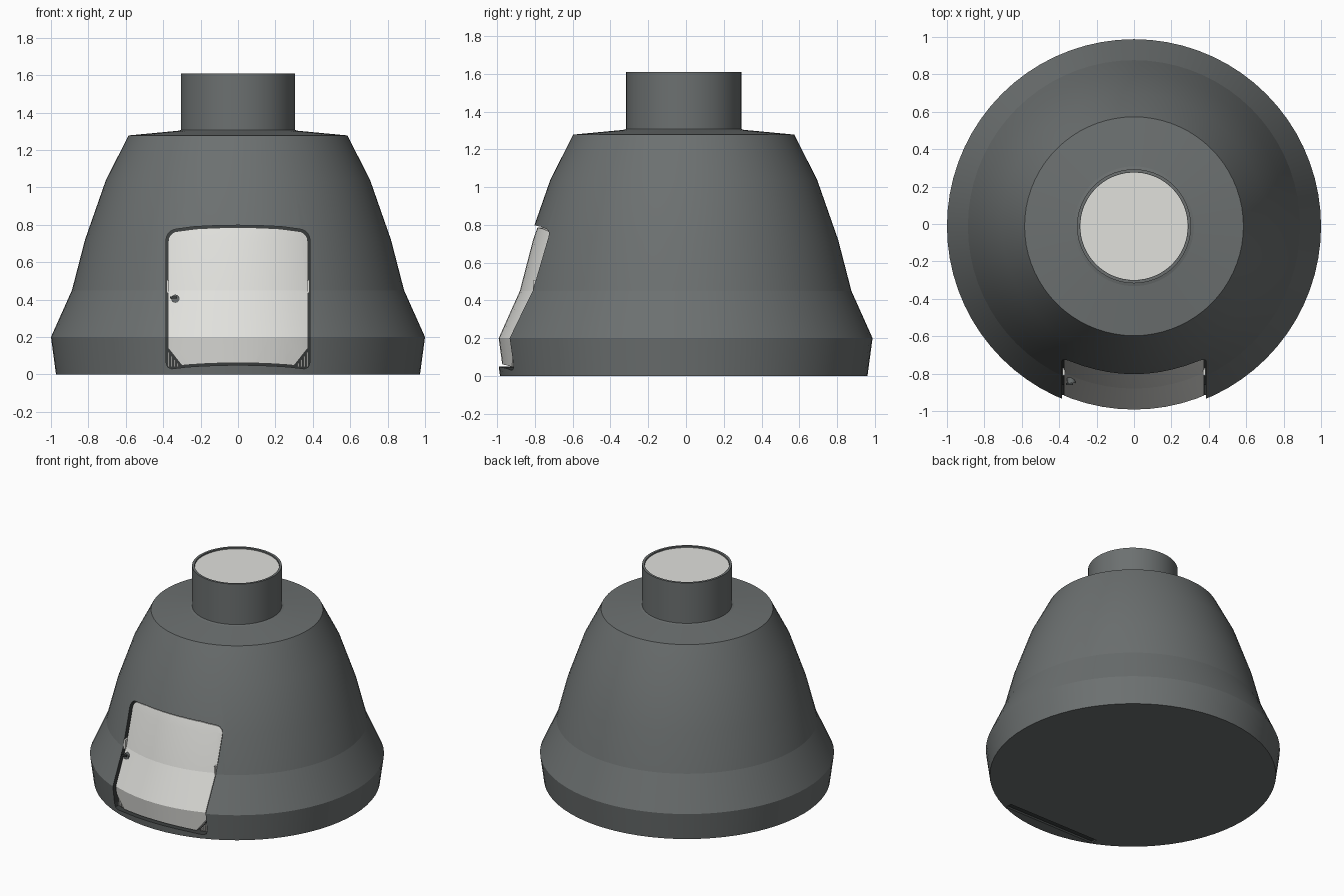
import bpy, bmesh, math
from mathutils import Matrix, Vector

cube = bpy.data.objects.get("Cube")
if cube:
    bpy.data.objects.remove(cube, do_unlink=True)

CY = -0.012      # the round body sits slightly forward
SEGMENTS = 72


def material(name, colour):
    m = bpy.data.materials.new(name)
    m.use_nodes = True
    m.diffuse_color = (*colour, 1)
    m.node_tree.nodes["Principled BSDF"].inputs["Base Color"].default_value = (*colour, 1)
    return m


shell_grey = material("shell grey", (0.15, 0.163, 0.163))
pale = material("pale panel", (0.75, 0.75, 0.72))
seal = material("dark seal", (0.045, 0.05, 0.05))


def finish(name, bm, mat):
    bmesh.ops.recalc_face_normals(bm, faces=bm.faces)
    mesh = bpy.data.meshes.new(name)
    bm.to_mesh(mesh)
    bm.free()
    mesh.materials.append(mat)
    obj = bpy.data.objects.new(name, mesh)
    bpy.context.collection.objects.link(obj)
    return obj


def lathe(name, profile, mat):
    """Closed solid of revolution; both profile ends are capped."""
    bm = bmesh.new()
    rings = []
    for r, z in profile:
        ring = []
        for i in range(SEGMENTS):
            a = math.tau * i / SEGMENTS
            ring.append(bm.verts.new((r * math.cos(a), r * math.sin(a) + CY, z)))
        rings.append(ring)
    for low, high in zip(rings, rings[1:]):
        for i in range(SEGMENTS):
            j = (i + 1) % SEGMENTS
            bm.faces.new((low[i], low[j], high[j], high[i]))
    bm.faces.new(rings[0])
    bm.faces.new(rings[-1])
    return finish(name, bm, mat)


def prism(name, outline, mat, front=-1.2, back=-0.55):
    """Extrude an x-z outline along y."""
    bm = bmesh.new()
    face = bm.faces.new([bm.verts.new((x, front, z)) for x, z in outline])
    new = bmesh.ops.extrude_face_region(bm, geom=[face])["geom"]
    bmesh.ops.translate(bm, vec=(0, back - front, 0),
                        verts=[v for v in new if isinstance(v, bmesh.types.BMVert)])
    return finish(name, bm, mat)


def box(name, centre, size, mat):
    bm = bmesh.new()
    bmesh.ops.create_cube(bm, size=1, matrix=Matrix.Translation(centre) @ Matrix.Diagonal((*size, 1)))
    return finish(name, bm, mat)


def rod(name, centre, radius, depth, mat):
    bm = bmesh.new()
    turn = Matrix.Rotation(math.pi / 2, 4, 'X')
    bmesh.ops.create_cone(bm, cap_ends=True, segments=16, radius1=radius, radius2=radius,
                          depth=depth, matrix=Matrix.Translation(centre) @ turn)
    return finish(name, bm, mat)


def cut(target, tool, operation='DIFFERENCE'):
    """Apply a boolean and remove the tool."""
    mod = target.modifiers.new("cut", 'BOOLEAN')
    mod.operation, mod.object, mod.solver = operation, tool, 'EXACT'
    mod.material_mode = 'TRANSFER'
    bpy.context.view_layer.update()
    graph = bpy.context.evaluated_depsgraph_get()
    mesh = bpy.data.meshes.new_from_object(target.evaluated_get(graph))
    target.modifiers.clear()
    target.data = mesh
    bpy.data.objects.remove(tool, do_unlink=True)


def smooth(obj, degrees):
    bpy.ops.object.select_all(action='DESELECT')
    obj.select_set(True)
    bpy.context.view_layer.objects.active = obj
    bpy.ops.object.shade_smooth_by_angle(angle=math.radians(degrees))


def opening(inset, chamfer):
    """Doorway outline: rounded top, bowed top and bottom edges."""
    w, low, high, r = 0.385 - inset, 0.03 + inset, 0.778 - inset, 0.06 - inset / 2
    half = [(w * t, low + 0.02 * (1 - t * t)) for t in (0, 0.25, 0.5, 0.7)]
    if chamfer:
        half += [(0.3, low + 0.006), (w, 0.14)]
    else:
        half += [(w - 0.03, low), (w - 0.008, low + 0.01), (w, low + 0.035)]
    for k in range(6):
        a = math.pi / 2 * k / 5
        half.append((w - r + r * math.cos(a), high - r + r * math.sin(a)))
    half += [(w * t, high + 0.02 * (1 - t * t)) for t in (0.6, 0.3, 0)]
    return half + [(-x, z) for x, z in reversed(half[1:-1])]


# Body: flared bell, sloping shoulder and neck
bell = [(0.973, 0), (1.0, 0.2), (0.888, 0.45), (0.818, 0.72), (0.706, 1.04)]
neck = [(0.585, 1.278), (0.32, 1.303), (0.305, 1.307), (0.305, 1.61), (0.288, 1.61), (0.288, 1.593)]


def inner(depth, mat):
    return lathe("inner_core", [(r - depth, z) for r, z in bell], mat)


body = lathe("body", bell + neck, shell_grey)

# Shallow doorway recess following the curve of the bell
recess = prism("recess_cutter", opening(0, False), seal)
cut(recess, inner(0.07, seal))
cut(body, recess)

# Slot under the doorway
cut(body, box("slot_cutter", (0, -0.875, 0), (0.76, 0.05, 0.03), seal))
smooth(body, 8)

# Curved door with clipped lower corners
door = prism("door", opening(0.012, True), pale)
cut(door, inner(0.02, pale), 'INTERSECT')
cut(door, inner(0.06, pale))
smooth(door, 8)

# Pale cap inside the neck rim
cap = lathe("neck_cap", [(0.287, 1.585), (0.287, 1.6)], pale)
smooth(cap, 30)

# Hinges and the slats showing at the clipped corners
for side, label in ((1, "left"), (-1, "right")):
    box(label + "_hinge", (side * 0.375, -0.79, 0.47), (0.014, 0.04, 0.07), pale)
    for i in range(4):
        x = 0.322 + 0.016 * i
        y = CY - math.sqrt(0.93 ** 2 - x * x)
        top = 0.06 + 0.02 * i
        box(f"{label}_slat_{i + 1}", (side * x, y, (0.04 + top) / 2), (0.009, 0.03, top - 0.04), pale)

# Door latch
latch = rod("latch_knob", (-0.335, -0.825, 0.405), 0.022, 0.05, shell_grey)
smooth(latch, 40)
box("latch_lever", (-0.345, -0.855, 0.412), (0.036, 0.012, 0.012), seal)
